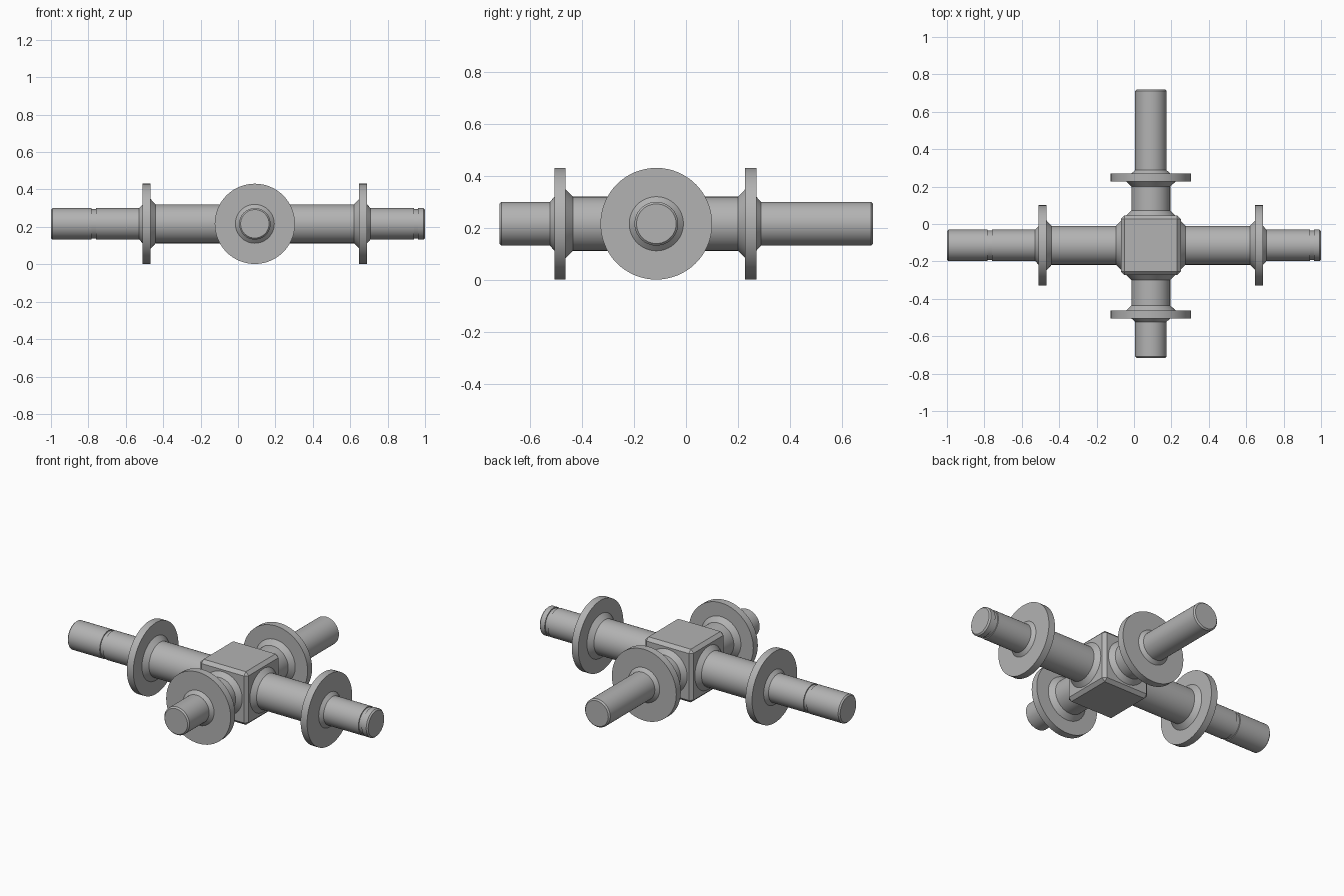
import bpy, bmesh, math
from mathutils import Matrix, Vector

cube = bpy.data.objects.get("Cube")
if cube:
    bpy.data.objects.remove(cube, do_unlink=True)

CENTRE = Vector((0.09, -0.114, 0.2165))
SEGMENTS = 64
FLANGE_R, TUBE_R, STUB_R = 0.2145, 0.104, 0.084

steel = bpy.data.materials.new("grey_steel")
steel.use_nodes = True
colour = (0.45, 0.45, 0.45, 1)
steel.diffuse_color = colour
steel.node_tree.nodes["Principled BSDF"].inputs["Base Color"].default_value = colour


def finish(bm, name):
    """Turn a bmesh into a placed object with sharp machined edges."""
    bmesh.ops.recalc_face_normals(bm, faces=bm.faces)
    mesh = bpy.data.meshes.new(name)
    bm.to_mesh(mesh)
    bm.free()
    mesh.materials.append(steel)
    obj = bpy.data.objects.new(name, mesh)
    obj.location = CENTRE
    bpy.context.collection.objects.link(obj)
    bpy.ops.object.select_all(action='DESELECT')
    obj.select_set(True)
    bpy.context.view_layer.objects.active = obj
    bpy.ops.object.shade_smooth_by_angle(angle=math.radians(25))
    return obj


def turned_arm(name, angle, flange, end, groove=None):
    """Lathe one arm outwards: boss, tube, collared flange and stub."""
    inner, outer = flange, flange + 0.043
    profile = [(0.14, 0.13), (0.16, 0.13), (0.186, TUBE_R),
               (inner - 0.027, TUBE_R), (inner, 0.132),
               (inner, FLANGE_R), (outer, FLANGE_R),
               (outer, 0.104), (outer + 0.018, STUB_R)]
    if groove:
        a, b = groove
        profile += [(a, STUB_R), (a, STUB_R - 0.006),
                    (b, STUB_R - 0.006), (b, STUB_R)]
    profile += [(end - 0.008, STUB_R), (end, STUB_R - 0.008)]

    bm = bmesh.new()
    rings = []
    for d, r in profile:
        ring = []
        for i in range(SEGMENTS):
            t = math.tau * i / SEGMENTS
            ring.append(bm.verts.new((d, r * math.cos(t), r * math.sin(t))))
        rings.append(ring)
    for low, high in zip(rings, rings[1:]):
        for i in range(SEGMENTS):
            j = (i + 1) % SEGMENTS
            bm.faces.new((low[i], low[j], high[j], high[i]))
    bm.faces.new(rings[0])
    bm.faces.new(rings[-1])
    turn = Matrix.Rotation(math.radians(angle), 4, 'Z')
    bmesh.ops.transform(bm, matrix=turn, verts=bm.verts)
    finish(bm, name)


# Central block with chamfered edges
bm = bmesh.new()
bmesh.ops.create_cube(bm, size=0.32)
bmesh.ops.bevel(bm, geom=bm.edges[:], offset=0.019, segments=1,
                affect='EDGES', profile=0.5)
finish(bm, "centre_block")

# Four arms
turned_arm("left_arm", 0, 0.557, 0.91, (0.85, 0.872))
turned_arm("back_arm", 90, 0.341, 0.833)
turned_arm("right_arm", 180, 0.557, 1.09, (0.85, 0.872))
turned_arm("front_arm", 270, 0.348, 0.603)
